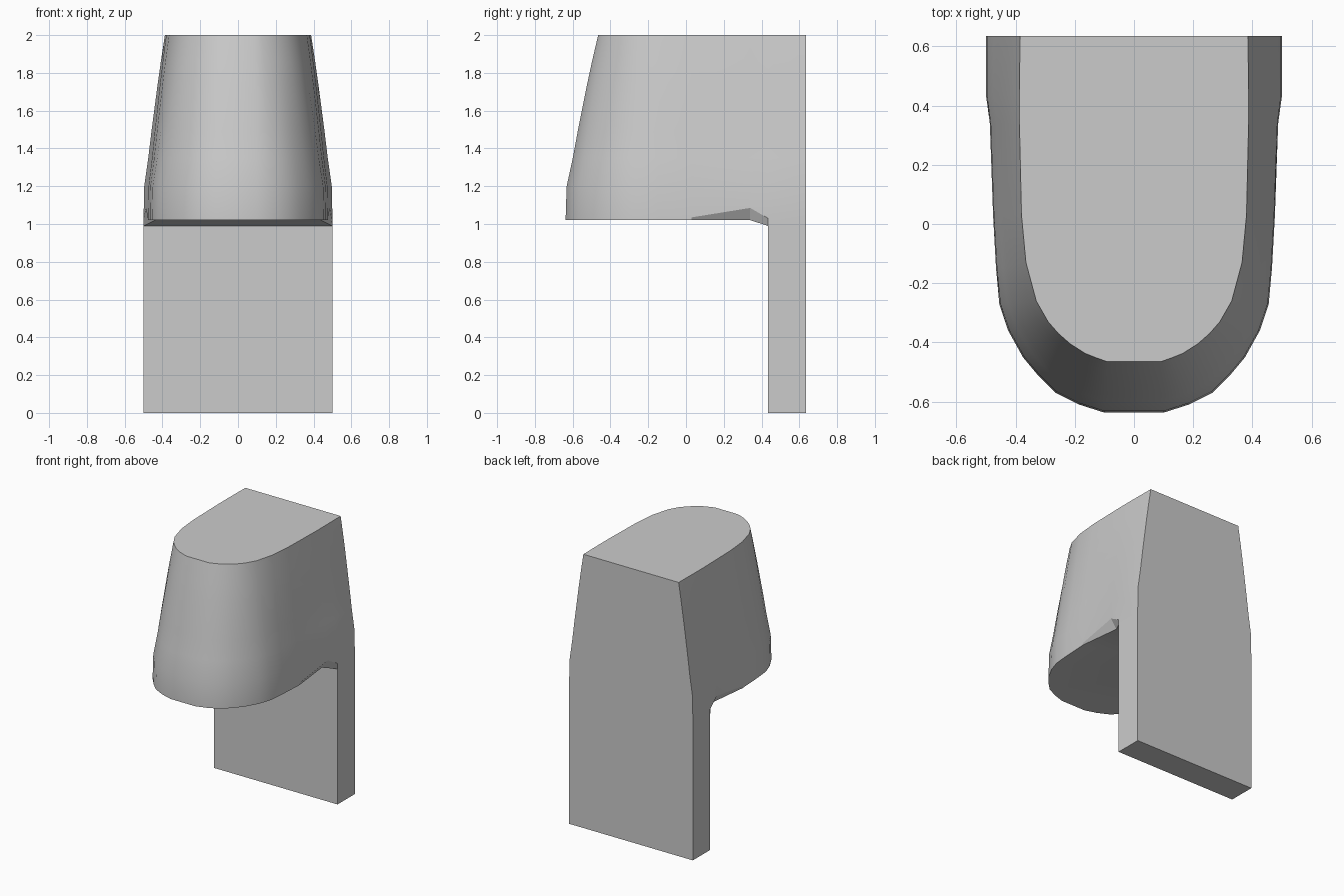
import bpy, bmesh

if "Cube" in bpy.data.objects:
    bpy.data.objects.remove(bpy.data.objects["Cube"])

# Half outlines of the hood (x, y), back to front, at its base and its top
BASE = [(.5, .635), (.5, .435), (.487, .34), (.476, .03), (.466, -.15), (.455, -.27),
        (.425, -.36), (.375, -.45), (.325, -.51), (.265, -.57), (.185, -.61), (.1, -.637)]
TOP = [(.385, .635), (.387, .435), (.387, .34), (.38, .03), (.365, -.13), (.33, -.26),
       (.29, -.33), (.255, -.37), (.215, -.405), (.165, -.437), (.125, -.453), (.09, -.465)]
# Height and blend from base to top: vertical at first, then an even taper
LEVELS = [(1.2, .03), (1.35, .22), (1.49, .37), (1.62, .52), (1.74, .66), (1.86, .81), (2, 1)]


def finish(bm, name):
    bmesh.ops.recalc_face_normals(bm, faces=bm.faces)
    mesh = bpy.data.meshes.new(name)
    bm.to_mesh(mesh)
    bm.free()
    ob = bpy.data.objects.new(name, mesh)
    bpy.context.collection.objects.link(ob)
    return ob


# Tapered hood
bm = bmesh.new()
n = len(BASE)
# bottom rim drops to the panel; the side edge is chamfered near the back
rim = [(x, y, 1.02) for x, y in BASE]
rim[0], rim[1], rim[2] = (.5, .635, .99), (.5, .435, .99), (.44, .34, 1.02)
edge = [(x, y, 1.035) for x, y in BASE]
edge[0], edge[1], edge[2] = (.5, .635, 1.03), (.5, .435, 1.03), (.487, .34, 1.085)
halves = [rim, edge]
for z, t in LEVELS:
    halves.append([(a + (c - a) * t, b + (d - b) * t, z)
                   for (a, b), (c, d) in zip(BASE, TOP)])
rings = []
for half in halves:
    full = half + [(-x, y, z) for x, y, z in reversed(half)]
    rings.append([bm.verts.new(p) for p in full])
m = 2 * n
for lo, hi in zip(rings, rings[1:]):
    for i in range(m):
        j = (i + 1) % m
        bm.faces.new((lo[i], lo[j], hi[j], hi[i]))
bm.faces.new(rings[-1])
bm.faces.new(rings[0][2:m - 2])
bm.faces.new([rings[0][i] for i in (1, 2, m - 3, m - 2)])
hood = finish(bm, "tapered_hood")
bpy.context.view_layer.objects.active = hood
hood.select_set(True)
bpy.ops.object.shade_smooth_by_angle(angle=0.5)

# Back panel, open at the top where the hood continues it
bm = bmesh.new()
bmesh.ops.create_cube(bm, size=1)
for v in bm.verts:
    v.co = (v.co.x, .535 + v.co.y * .2, .495 + v.co.z * .99)
bm.normal_update()
bmesh.ops.delete(bm, geom=[f for f in bm.faces if f.normal.z > .9], context='FACES_ONLY')
finish(bm, "back_panel")
